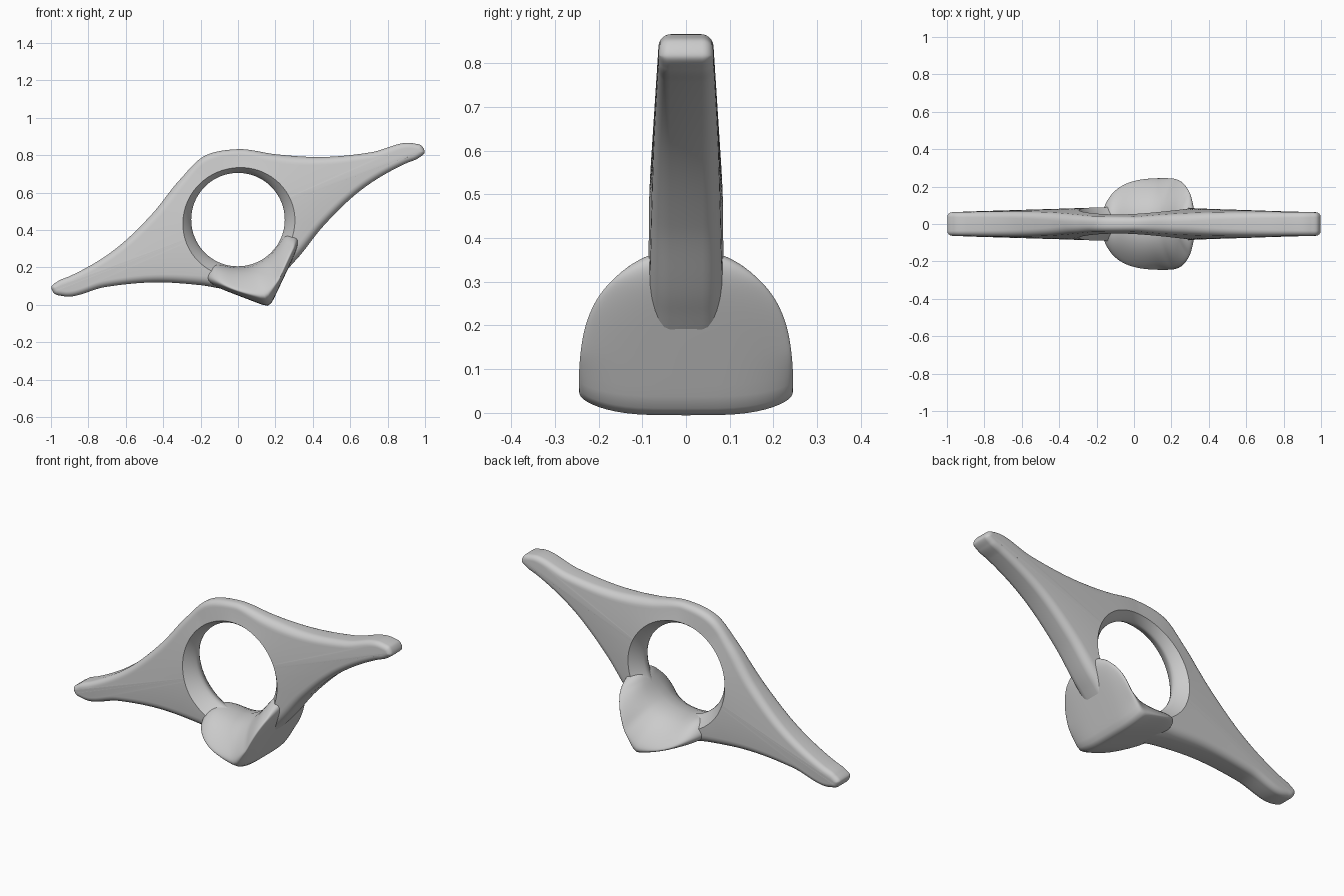
import bpy, bmesh, math
from mathutils import Vector

if "Cube" in bpy.data.objects:
    bpy.data.objects.remove(bpy.data.objects["Cube"])

CZ = 0.455      # height of the ring centre
BORE = 0.25     # bore radius at mid thickness

mat = bpy.data.materials.new("grey plastic")
mat.use_nodes = True
grey = (0.6, 0.6, 0.6, 1)
mat.diffuse_color = grey
mat.node_tree.nodes["Principled BSDF"].inputs["Base Color"].default_value = grey


def skin(name, rings, closed):
    """Join equal-length closed rings of (x, y, z) points into a smooth object."""
    bm = bmesh.new()
    rows = [[bm.verts.new(p) for p in ring] for ring in rings]
    n = len(rows[0])
    for i in range(len(rows) if closed else len(rows) - 1):
        a, b = rows[i], rows[(i + 1) % len(rows)]
        for j in range(n):
            k = (j + 1) % n
            bm.faces.new((a[j], a[k], b[k], b[j]))
    if not closed:
        bm.faces.new(rows[0])
        bm.faces.new(rows[-1])
    bmesh.ops.remove_doubles(bm, verts=bm.verts, dist=0.0002)
    bmesh.ops.recalc_face_normals(bm, faces=bm.faces)
    me = bpy.data.meshes.new(name)
    bm.to_mesh(me)
    bm.free()
    me.materials.append(mat)
    ob = bpy.data.objects.new(name, me)
    bpy.context.collection.objects.link(ob)
    bpy.ops.object.select_all(action="DESELECT")
    ob.select_set(True)
    bpy.context.view_layer.objects.active = ob
    bpy.ops.object.shade_smooth_by_angle(angle=math.radians(50))


def spline(points, steps):
    """Closed smooth curve through the points, weighted by span length."""
    out, n = [], len(points)
    for i in range(n):
        p0, p1, p2, p3 = (points[(i + k) % n] for k in (-1, 0, 1, 2))
        e0, e1, e2 = p1 - p0, p2 - p1, p3 - p2
        d0, d1, d2 = e0.length, e1.length, e2.length
        m1 = (e0 * d1 / d0 + e1 * d0 / d1) * (d1 / (d0 + d1))
        m2 = (e1 * d2 / d1 + e2 * d1 / d2) * (d1 / (d1 + d2))
        for s in range(steps):
            t = s / steps
            out.append(p1 * (2*t**3 - 3*t*t + 1) + m1 * (t**3 - 2*t*t + t)
                       + p2 * (3*t*t - 2*t**3) + m2 * (t**3 - t*t))
    return out


# Winged ring: half outline about the ring centre, repeated by a half turn
half = [Vector(p) for p in (
    (.998, .36), (.982, .395), (.94, .408), (.71, .36), (.44, .335), (.2, .35),
    (0, .377), (-.18, .34), (-.31, .215), (-.46, .03), (-.68, -.175),
    (-.9, -.302), (-.965, -.33))]
outline = spline(half + [-p for p in half], 12)
count = len(outline)


def half_thickness(p):
    """Thins toward the wing tips and toward the upper edge."""
    across = (p.y - .36 * p.x) / 1.063
    lift = min(1, max(0, (across + .1) / .45)) ** 1.5
    return (.094 - .031 * abs(p.x)) * (1 - .57 * lift * max(0, 1 - abs(p.x)) ** .5)


inward = []
for i in range(count):
    t = (outline[(i + 1) % count] - outline[i - 1]).normalized()
    inward.append(Vector((-t.y, t.x)))

FILLET = 6
front = []
for k in range(FILLET + 1):
    a = math.pi / 2 * k / FILLET
    ring = []
    for p, nrm in zip(outline, inward):
        h = half_thickness(p)
        f = min(.026 + .03 * max(0, 1 - abs(p.x)), .8 * h)
        q = p + nrm * f * (1 - math.cos(a))
        ring.append((q.x, -(h - f + f * math.sin(a)), CZ + q.y))
    front.append(ring)

# Flared bore, wider where the plate is thicker
dirs = [Vector((x, z - CZ)).normalized() for x, y, z in front[-1]]
bore = []
for k in range(13):
    v = -1 + k / 6
    ring = []
    for d in dirs:
        y = v * half_thickness(d * .29)
        r = BORE + .05 * abs(y / .08) ** 1.4
        ring.append((d.x * r, y, CZ + d.y * r))
    bore.append(ring)

back = [[(x, -y, z) for x, y, z in ring] for ring in reversed(front)]
skin("winged_ring", front + bore + back, True)


# Thumb pad: saddle section swept under the bore, with a V-shaped underside
def ray_hit(d, a, b):
    """Distance along d from the ring centre to line ab, far if behind."""
    e = b - a
    r = (a.x * e.y - a.y * e.x) / (d.x * e.y - d.y * e.x)
    return r if r > 0 else 9


left_end, keel, right_end = Vector((-.16, -.34)), Vector((.168, -.466)), Vector((.335, -.11))
SECTIONS, SIDE = 56, 24
rings = []
for i in range(SECTIONS + 1):
    s = .5 - .5 * math.cos(math.pi * (.02 + .96 * i / SECTIONS))
    th = math.radians(-121 + 106 * s)
    d = Vector((math.cos(th), math.sin(th)))
    # soft minimum rounds the keel
    near = [math.exp(-60 * ray_hit(d, keel, end)) for end in (left_end, right_end)]
    outer = -math.log(sum(near)) / 60 + .004
    span = abs(2 * s - 1)
    width = .245 * (1 - span ** 2.4) ** .5
    rise = min(.02 + .1 * (1 - span ** 2), outer - BORE - .045)
    end_round = (1 - span ** 8) ** .5
    ring = []
    for j in range(2 * SIDE):
        a = math.pi * j / SIDE
        c = math.cos(a)
        t = math.copysign(abs(c) ** .6, c)
        inner = BORE - .001 + rise * t * t
        mid, thick = (outer + inner) / 2, (outer - inner) / 2
        edge = math.sqrt(max(0, 1 - abs(t) ** 4)) * end_round
        r = mid + thick * edge * (1 if j >= SIDE else -1)
        ring.append((d.x * r, width * t, CZ + d.y * r))
    rings.append(ring)
skin("thumb_pad", rings, False)
